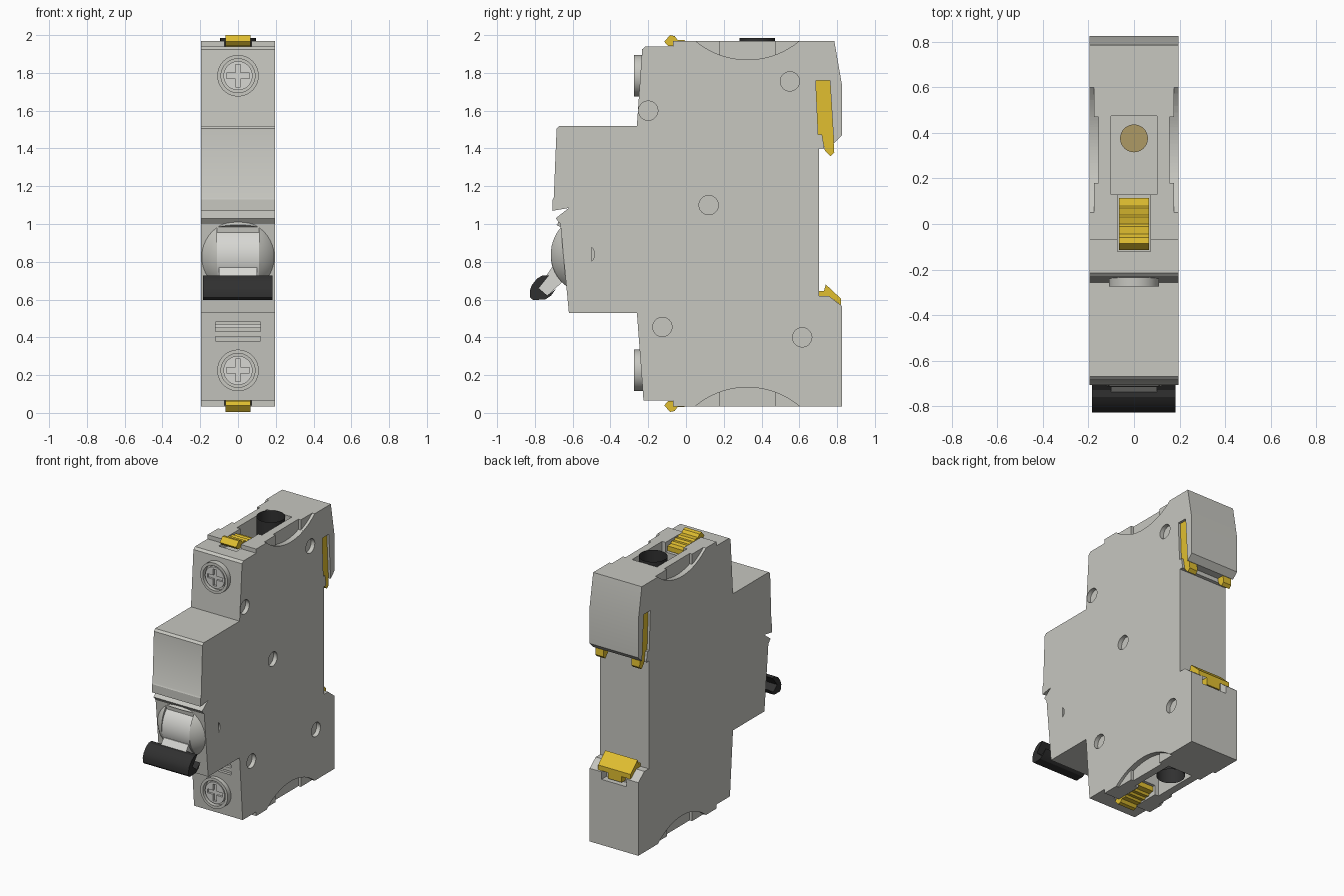
import bpy, bmesh, math
from mathutils import Matrix, Vector

cube = bpy.data.objects.get("Cube")
if cube:
    bpy.data.objects.remove(cube, do_unlink=True)


def material(name, rgb):
    m = bpy.data.materials.new(name)
    m.use_nodes = True
    m.diffuse_color = (*rgb, 1)
    m.node_tree.nodes["Principled BSDF"].inputs["Base Color"].default_value = (*rgb, 1)
    return m


GREY = material("warm light grey", (0.57, 0.57, 0.53))
PALE = material("pale grey", (0.68, 0.68, 0.65))
YELLOW = material("clip yellow", (0.75, 0.52, 0.03))
BLACK = material("black plastic", (0.03, 0.03, 0.03))
BRASS = material("brass", (0.42, 0.32, 0.13))
HALF = 0.195          # half width of the housing
MID = 2.005           # sum of the upper and lower heights


def finish(name, bm, mat, smooth=False):
    bmesh.ops.recalc_face_normals(bm, faces=bm.faces)
    me = bpy.data.meshes.new(name)
    bm.to_mesh(me)
    bm.free()
    me.materials.append(mat)
    ob = bpy.data.objects.new(name, me)
    bpy.context.collection.objects.link(ob)
    if smooth:
        shade(ob)
    return ob


def shade(ob):
    bpy.ops.object.select_all(action='DESELECT')
    ob.select_set(True)
    bpy.context.view_layer.objects.active = ob
    bpy.ops.object.shade_smooth_by_angle(angle=math.radians(30))


def prism(name, pts, x0, x1, mat=GREY):
    """Extrude a (y, z) outline across x."""
    bm = bmesh.new()
    face = bm.faces.new([bm.verts.new((x0, y, z)) for y, z in pts])
    ext = bmesh.ops.extrude_face_region(bm, geom=[face])["geom"]
    verts = [v for v in ext if isinstance(v, bmesh.types.BMVert)]
    bmesh.ops.translate(bm, vec=(x1 - x0, 0, 0), verts=verts)
    return finish(name, bm, mat)


def box(name, x0, x1, y0, y1, z0, z1, mat=GREY):
    return prism(name, [(y0, z0), (y1, z0), (y1, z1), (y0, z1)], x0, x1, mat)


def cylinder(name, r, start, end, mat=GREY, caps=True, sides=40):
    a, b = Vector(start), Vector(end)
    rot = (b - a).to_track_quat('Z', 'Y').to_matrix().to_4x4()
    bm = bmesh.new()
    bmesh.ops.create_cone(bm, cap_ends=caps, segments=sides, radius1=r, radius2=r,
                          depth=(b - a).length, matrix=Matrix.Translation((a + b) / 2) @ rot)
    return finish(name, bm, mat, True)


def boolean(ob, cutter, op='DIFFERENCE'):
    mod = ob.modifiers.new("cut", 'BOOLEAN')
    mod.operation, mod.solver, mod.object = op, 'EXACT', cutter
    bpy.context.view_layer.objects.active = ob
    bpy.ops.object.modifier_apply(modifier=mod.name)
    bpy.data.objects.remove(cutter, do_unlink=True)


def flip(pts, lower):
    return [(y, MID - z) for y, z in pts] if lower else pts


# Housing outline
body = prism("housing", [
    (-0.225, 0.065), (-0.07, 0.065), (-0.07, 0.035), (0.825, 0.035), (0.825, 0.565),
    (0.755, 0.62), (0.705, 0.62), (0.705, 1.4), (0.73, 1.4), (0.73, 1.43),
    (0.785, 1.43), (0.825, 1.47), (0.825, 1.74), (0.785, 1.97), (-0.07, 1.97),
    (-0.07, 1.94), (-0.215, 1.94), (-0.232, 1.925), (-0.26, 1.52), (-0.67, 1.52),
    (-0.685, 1.505), (-0.7, 1.14), (-0.706, 1.13), (-0.706, 1.07), (-0.62, 1.085),
    (-0.69, 1.03), (-0.665, 1.0), (-0.62, 0.53), (-0.26, 0.53)], -HALF, HALF)

# Round dimples on one side
for y, z in [(-0.2, 1.6), (0.55, 1.755), (0.12, 1.1), (-0.535, 0.84), (-0.125, 0.455), (0.615, 0.4)]:
    boolean(body, cylinder("dimple_cutter", 0.051, (HALF - 0.03, y, z), (HALF + 0.05, y, z)))


def arc(y0, y1):
    """Shallow circular scoop below the top edge."""
    ys = [y0 + (y1 - y0) * i / 20 for i in range(21)]
    return [(y, 2.3 - math.sqrt(0.43 ** 2 - (y - 0.325) ** 2)) for y in ys] + [(y1, 2.1), (y0, 2.1)]


slider = [(-0.115, 1.965), (-0.085, 2.0), (-0.06, 1.995), (-0.045, 1.975), (-0.01, 1.975),
          (0, 1.962), (0.03, 1.968), (0.04, 1.955), (0.07, 1.96), (0.08, 1.945),
          (0.115, 1.94), (0.115, 1.905), (0, 1.93), (-0.05, 1.943), (-0.095, 1.943)]

for lower in (False, True):
    place = "lower" if lower else "upper"

    def level(z):
        return MID - z if lower else z

    # Scooped side grips
    for s in (-1, 1):
        for y0, y1, depth in [(0.05, 0.6, 0.02), (0.18, 0.47, 0.04)]:
            boolean(body, prism("scoop_cutter", flip(arc(y0, y1), lower),
                                s * (HALF - depth), s * (HALF + 0.05)))
    # Terminal well and slider channel
    boolean(body, box("well_cutter", -0.1, 0.1, 0.13, 0.475, level(1.8), level(2.1)))
    boolean(body, box("channel_cutter", -0.072, 0.072, -0.12, 0.15, level(1.9), level(2.1)))
    top = 1.985 if not lower else 1.965
    cylinder(place + "_terminal_sleeve", 0.094, (0, 0.376, level(1.8)), (0, 0.376, level(top)),
             BLACK, caps=False)
    cylinder(place + "_terminal_contact", 0.061, (0, 0.376, level(1.799)), (0, 0.376, level(1.808)), BRASS)
    prism(place + "_slider", flip(slider, lower), -0.066, 0.066, YELLOW)

    # Terminal screw in a round boss
    zc = 1.785 if not lower else 0.225
    boss = cylinder(place + "_screw_boss", 0.11, (0, -0.275, zc), (0, -0.2, zc))
    boolean(boss, cylinder("bore_cutter", 0.09, (0, -0.3, zc), (0, -0.24, zc)))
    shade(boss)
    screw = cylinder(place + "_screw", 0.077, (0, -0.266, zc), (0, -0.22, zc), PALE)
    boolean(screw, box("slot_cutter", -0.06, 0.06, -0.3, -0.252, zc - 0.014, zc + 0.014))
    boolean(screw, box("slot_cutter", -0.014, 0.014, -0.3, -0.252, zc - 0.06, zc + 0.06))
    shade(screw)

# Marker holder below the nose
boolean(body, box("marker_cutter", -0.12, 0.12, -0.3, -0.228, 0.38, 0.48))
box("marker_rail", -0.12, 0.12, -0.25, -0.22, 0.405, 0.43)
box("marker_back", -0.12, 0.12, -0.24, -0.22, 0.45, 0.47, PALE)

# Yellow rail hooks in side slots
hook = [(0.687, 1.76), (0.762, 1.76), (0.785, 1.38), (0.765, 1.36), (0.735, 1.39),
        (0.72, 1.475), (0.7, 1.475)]
for s, side in ((1, "left"), (-1, "right")):
    boolean(body, prism("hook_cutter", hook, s * 0.11, s * 0.25))
    prism(side + "_rail_hook", hook, s * 0.112, s * 0.178, YELLOW)

# Lower rail clip and its pull tab
boolean(body, box("tab_cutter", -0.1, 0.1, 0.77, 0.9, 0.51, 0.65))
prism("rail_clip", [(0.7, 0.645), (0.73, 0.645), (0.74, 0.68), (0.82, 0.605), (0.82, 0.57),
                    (0.755, 0.62), (0.7, 0.62)], -0.13, 0.13, YELLOW)
box("rail_clip_tab", -0.055, 0.055, 0.765, 0.815, 0.525, 0.58, YELLOW)
shade(body)

# Domed switch surround with a central slot
bm = bmesh.new()
bmesh.ops.create_uvsphere(bm, u_segments=64, v_segments=32, radius=0.243,
                          matrix=Matrix.Translation((0, -0.5, 0.84)))
dome = finish("switch_dome", bm, GREY)
boolean(dome, box("dome_trim", -HALF, HALF, -0.8, -0.5, 0.55, 1.2), 'INTERSECT')
boolean(dome, prism("dome_slot_cutter", [(-0.78, 1.035), (-0.56, 0.94), (-0.56, 0.6), (-0.78, 0.6)],
                    -0.112, 0.112))
shade(dome)

# Toggle drum, stalk and grip
cylinder("toggle_drum", 0.185, (-0.11, -0.53, 0.825), (0.11, -0.53, 0.825), PALE, sides=56)
prism("toggle_stalk", [(-0.785, 0.66), (-0.71, 0.77), (-0.6, 0.8), (-0.6, 0.74), (-0.68, 0.67),
                       (-0.735, 0.62)], -0.1, 0.1, PALE)
grip = prism("toggle_grip", [
    (-0.81, 0.598), (-0.826, 0.612), (-0.827, 0.645), (-0.817, 0.675), (-0.79, 0.71),
    (-0.76, 0.728), (-0.725, 0.728), (-0.78, 0.66), (-0.735, 0.622), (-0.69, 0.655),
    (-0.715, 0.62), (-0.745, 0.6)], -0.185, 0.182, BLACK)
shade(grip)
